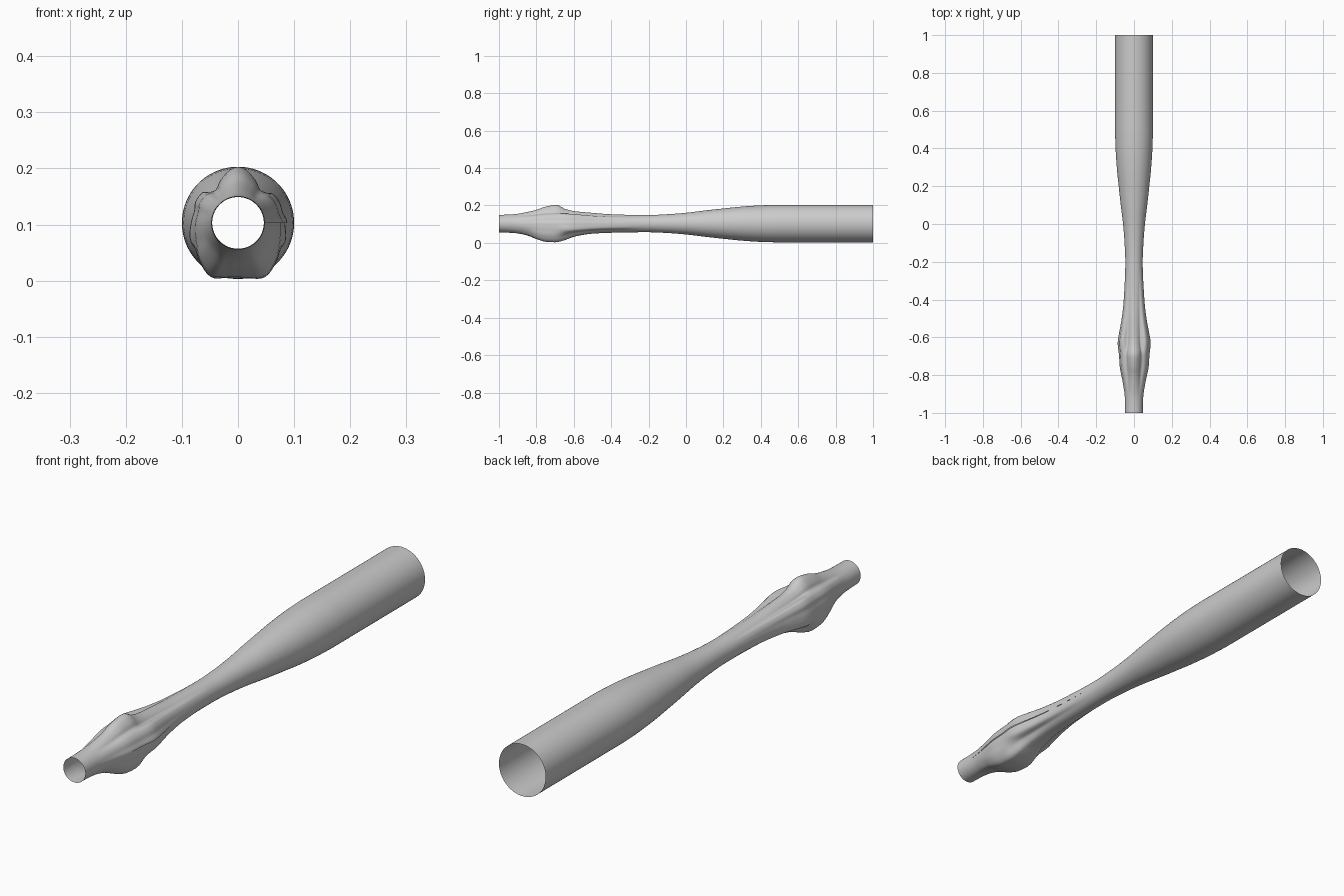
import bpy, bmesh, math

if "Cube" in bpy.data.objects:
    bpy.data.objects.remove(bpy.data.objects["Cube"])

AXIS_Z = 0.103

# Plain turned radius along the length (y, radius)
TUBE = [(-1, .047), (-.9, .047), (-.5, .047), (-.2, .046), (-.1, .050), (0, .058),
        (.1, .070), (.2, .081), (.3, .091), (.4, .0975), (.5, .1), (1, .1)]

# Lengthwise shapes of the swelling (y, share of full height)
SWELL = {
    "top": [(-1, 0), (-.92, .06), (-.85, .28), (-.8, .5), (-.75, .83), (-.69, 1),
            (-.65, .62), (-.6, .38), (-.5, .2), (-.4, .06), (-.25, 0)],
    "side": [(-1, 0), (-.92, .04), (-.85, .28), (-.75, .76), (-.7, .84), (-.63, 1),
             (-.57, .78), (-.5, .47), (-.4, .2), (-.2, 0)],
    "low": [(-1, 0), (-.92, .06), (-.85, .3), (-.8, .68), (-.75, .95), (-.7, 1),
            (-.65, .8), (-.6, .45), (-.5, .13), (-.4, .04), (-.25, 0)],
}

# Ridges round the swelling (angle in degrees, height, lengthwise shape)
RIDGES = [(0, .041, "side"), (15, .035, "side"), (27, .036, "side"), (40, .034, "side"),
          (55, .024, "top"), (68, .036, "top"), (90, .053, "top"), (112, .036, "top"),
          (125, .024, "top"), (140, .037, "side"), (153, .038, "side"), (165, .034, "side"),
          (180, .037, "side"), (203, .044, "side"), (225, .050, "low"), (245, .061, "low"),
          (257, .054, "low"), (270, .052, "low"), (283, .055, "low"), (295, .061, "low"),
          (315, .050, "low"), (337, .044, "side"), (360, .037, "side")]


def smooth_lookup(points, x):
    """Monotone cubic interpolation through points."""
    n = len(points)
    d = [(points[i + 1][1] - points[i][1]) / (points[i + 1][0] - points[i][0]) for i in range(n - 1)]

    def slope(i):
        if i == 0 or i == n - 1 or d[i - 1] * d[i] <= 0:
            return 0
        return 2 * d[i - 1] * d[i] / (d[i - 1] + d[i])

    for i in range(n - 1):
        if x <= points[i + 1][0]:
            h = points[i + 1][0] - points[i][0]
            t = (x - points[i][0]) / h
            return ((2 * t**3 - 3 * t**2 + 1) * points[i][1] + (t**3 - 2 * t**2 + t) * h * slope(i)
                    + (3 * t**2 - 2 * t**3) * points[i + 1][1] + (t**3 - t**2) * h * slope(i + 1))
    return points[-1][1]


# Open tube with a fine lengthwise seam on the right side
SEGMENTS, RINGS = 96, 120
bm = bmesh.new()
rings = []
for j in range(RINGS + 1):
    y = -1 + 2 * j / RINGS
    base = smooth_lookup(TUBE, y)
    swell = {k: smooth_lookup(p, y) for k, p in SWELL.items()}
    around = [(a, h * swell[k]) for a, h, k in RIDGES]
    ring = []
    for i in range(SEGMENTS + 1):
        angle = 360 * i / SEGMENTS
        r = base + smooth_lookup(around, angle)
        a = math.radians(angle)
        ring.append(bm.verts.new((r * math.cos(a), y, AXIS_Z + r * math.sin(a))))
    rings.append(ring)
for a, b in zip(rings, rings[1:]):
    for i in range(SEGMENTS):
        bm.faces.new((a[i], b[i], b[i + 1], a[i + 1]))

mesh = bpy.data.meshes.new("tapered_tube")
bm.to_mesh(mesh)
bm.free()
mesh.polygons.foreach_set("use_smooth", [True] * len(mesh.polygons))
tube = bpy.data.objects.new("tapered_tube", mesh)
bpy.context.collection.objects.link(tube)
